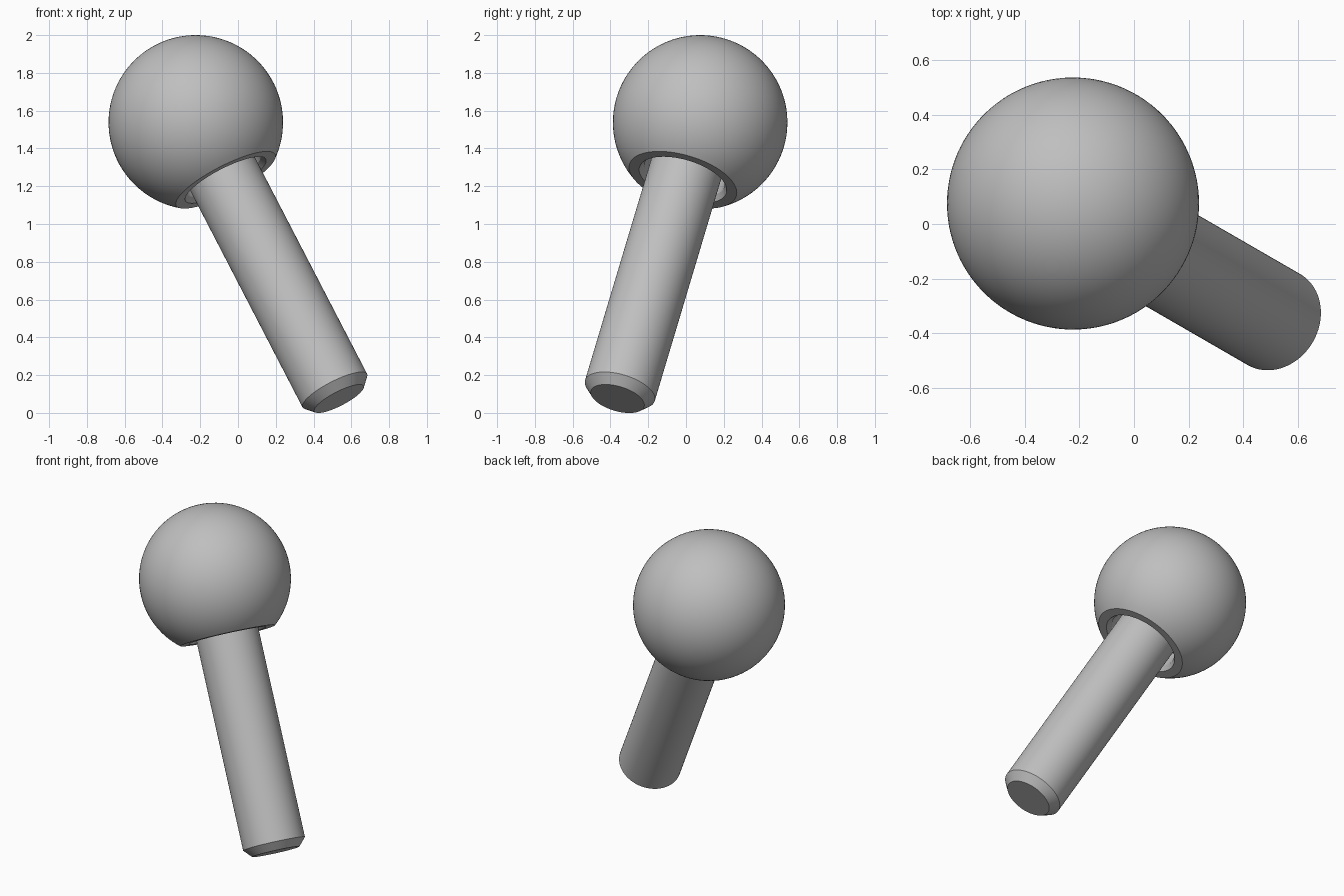
import bpy
import bmesh
from math import sin, cos, asin, pi, radians
from mathutils import Vector

cube = bpy.data.objects.get("Cube")
if cube:
    bpy.data.objects.remove(cube, do_unlink=True)

# Single plain grey
grey = bpy.data.materials.new("plain grey")
grey.use_nodes = True
colour = (0.52, 0.52, 0.52, 1)
grey.diffuse_color = colour
grey.node_tree.nodes["Principled BSDF"].inputs["Base Color"].default_value = colour

# Shared tilted axis, running from the ball centre to the shaft tip
CENTRE = Vector((-0.2235, 0.075, 1.538))
TILT, TURN = radians(30.9), radians(-30)
AXIS = Vector((sin(TILT) * cos(TURN), sin(TILT) * sin(TURN), -cos(TILT)))


def lathe(name, profile, steps=96):
    """Spin a (radius, distance along axis) profile into a closed solid."""
    bm = bmesh.new()
    verts = [bm.verts.new((r, 0, z)) for r, z in profile]
    edges = [bm.edges.new(pair) for pair in zip(verts, verts[1:])]
    bmesh.ops.spin(bm, geom=verts + edges, cent=(0, 0, 0), axis=(0, 0, 1),
                   angle=2 * pi, steps=steps, use_duplicate=False)
    bmesh.ops.remove_doubles(bm, verts=bm.verts, dist=0.0001)
    bmesh.ops.recalc_face_normals(bm, faces=bm.faces)
    mesh = bpy.data.meshes.new(name)
    bm.to_mesh(mesh)
    bm.free()
    mesh.materials.append(grey)
    obj = bpy.data.objects.new(name, mesh)
    bpy.context.collection.objects.link(obj)
    obj.location = CENTRE
    obj.rotation_euler = AXIS.to_track_quat('Z', 'Y').to_euler()
    bpy.ops.object.select_all(action='DESELECT')
    obj.select_set(True)
    bpy.context.view_layer.objects.active = obj
    bpy.ops.object.shade_smooth_by_angle(angle=radians(30))
    return obj


# Ball with a flat underside and a recessed, lightly chamfered socket
BALL_R, RIM_R = 0.462, 0.295
sweep = pi - asin(RIM_R / BALL_R)
arc = [(BALL_R * sin(sweep * i / 40), -BALL_R * cos(sweep * i / 40))
       for i in range(41)]
flat = arc[-1][1]
socket = [(0.24, flat), (0.22, flat - 0.03), (0.22, flat - 0.14), (0, flat - 0.14)]
lathe("ball_head", arc + socket)

# Straight shaft with a chamfered tip
SHAFT_R, TIP_R = 0.1925, 0.147
lathe("shaft", [(0, 0.18), (SHAFT_R, 0.18), (SHAFT_R, 1.655),
                (TIP_R, 1.705), (0, 1.705)])
